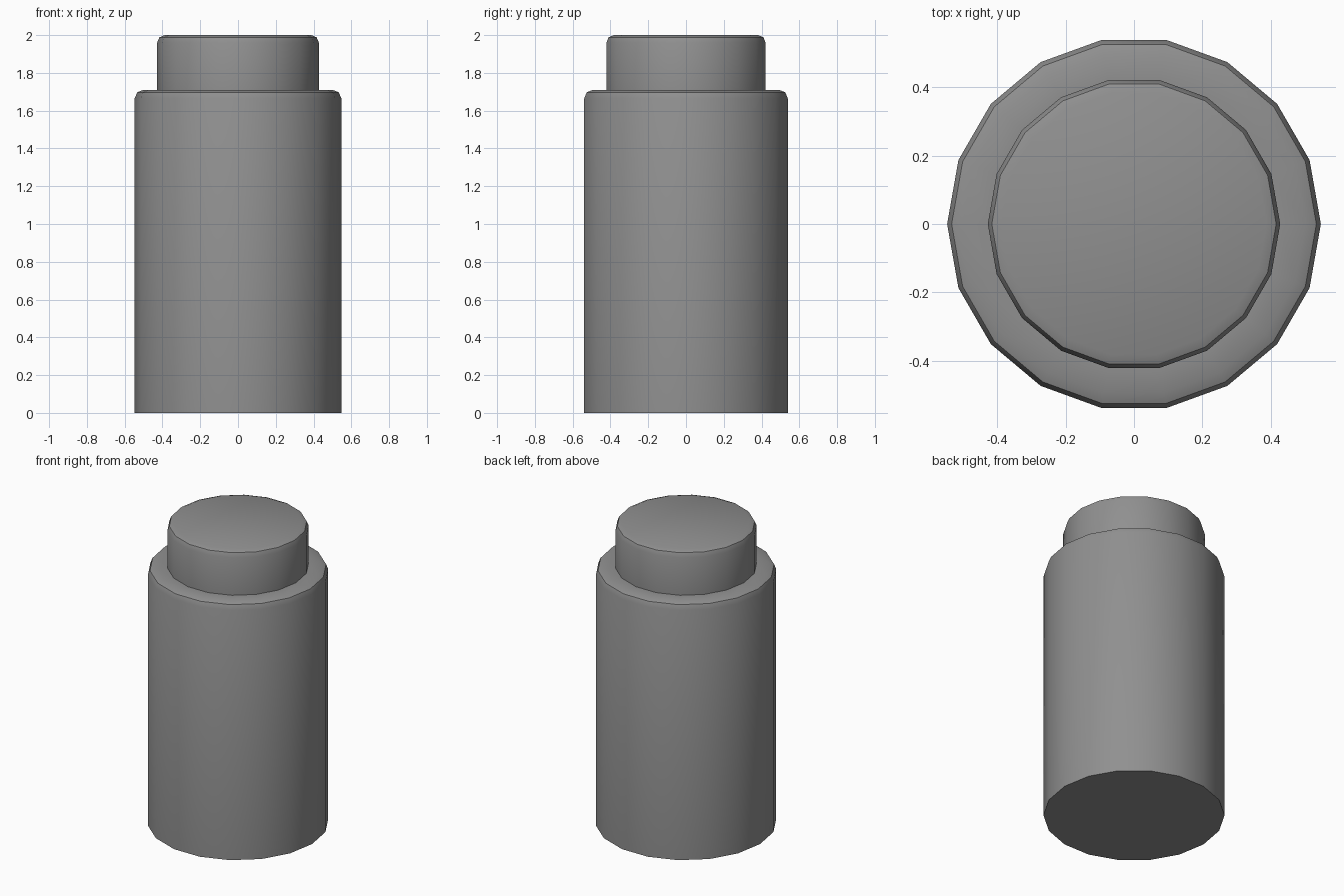
import bpy, bmesh, math

if "Cube" in bpy.data.objects:
    bpy.data.objects.remove(bpy.data.objects["Cube"])

SIDES = 18


def rounded_corner(r, z, b):
    """Two-segment round-over at the outer top corner (r, z)."""
    d = b * (1 - math.sqrt(0.5))
    return [(r, z - b), (r - d, z - d), (r - b, z)]


def lathe(name, profile, material):
    """Closed faceted solid of revolution, capped at both ends."""
    bm = bmesh.new()
    rings = []
    for r, z in profile:
        rings.append([bm.verts.new((r * math.cos(math.tau * i / SIDES),
                                    r * math.sin(math.tau * i / SIDES), z))
                      for i in range(SIDES)])
    for low, high in zip(rings, rings[1:]):
        for i in range(SIDES):
            j = (i + 1) % SIDES
            bm.faces.new((low[i], low[j], high[j], high[i]))
    bm.faces.new(rings[0][::-1])
    bm.faces.new(rings[-1])
    mesh = bpy.data.meshes.new(name)
    bm.to_mesh(mesh)
    bm.free()
    mesh.materials.append(material)
    obj = bpy.data.objects.new(name, mesh)
    bpy.context.collection.objects.link(obj)
    bpy.ops.object.select_all(action='DESELECT')
    obj.select_set(True)
    bpy.context.view_layer.objects.active = obj
    bpy.ops.object.shade_smooth_by_angle(angle=math.radians(30))
    return obj


dark_grey = bpy.data.materials.new("dark_grey")
dark_grey.diffuse_color = (0.28, 0.28, 0.28, 1)
dark_grey.use_nodes = True
dark_grey.node_tree.nodes["Principled BSDF"].inputs["Base Color"].default_value = dark_grey.diffuse_color

# Wide body with rounded shoulder, stepping in to a narrower rounded plug
body = [(0.547, 0.0)] + rounded_corner(0.547, 1.71, 0.045)
plug = [(0.428, 1.71)] + rounded_corner(0.428, 2.0, 0.04)
lathe("stepped_cylinder", body + plug, dark_grey)
